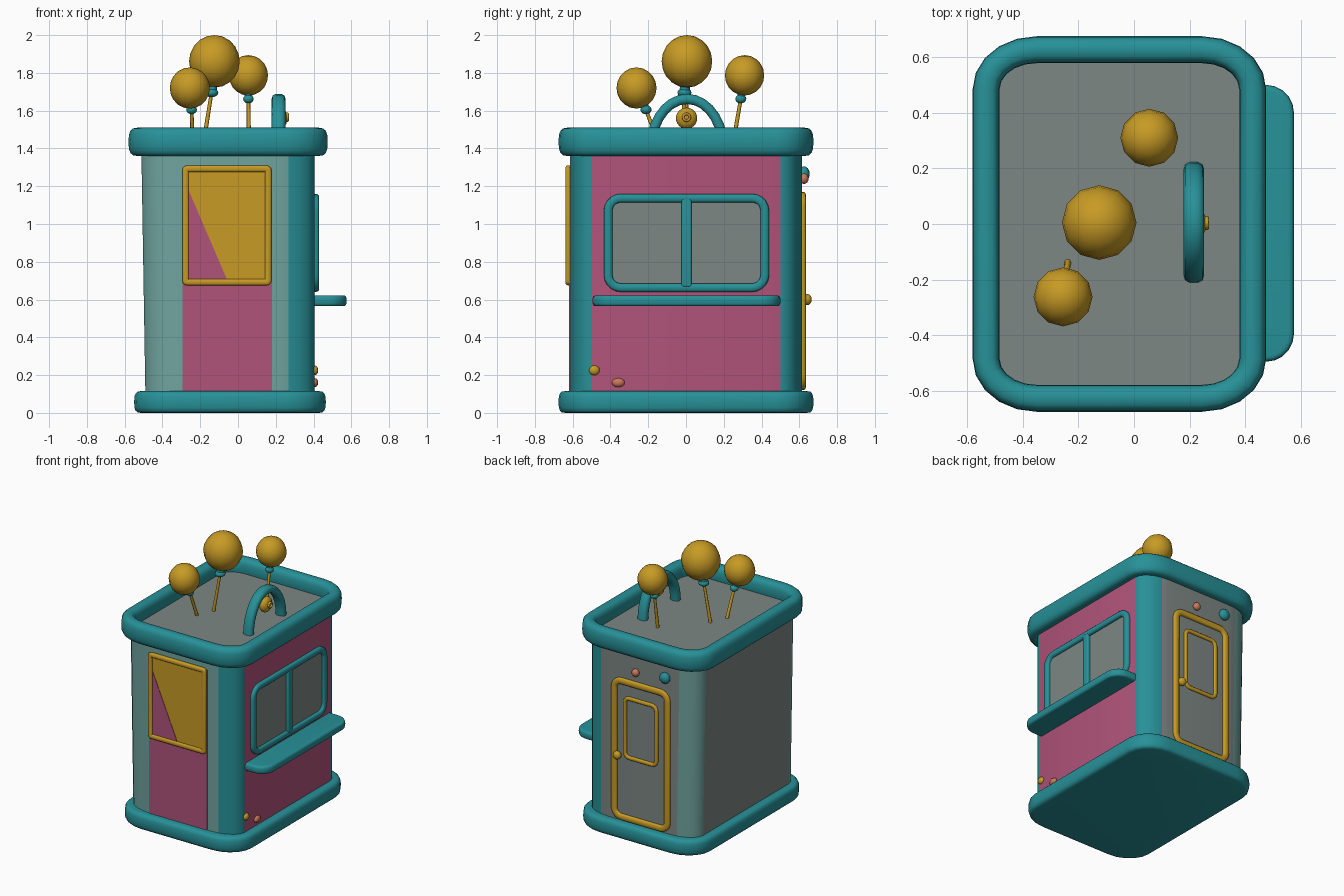
import bpy, bmesh, math
from mathutils import Vector

if "Cube" in bpy.data.objects:
    bpy.data.objects.remove(bpy.data.objects["Cube"])

def mat(name, r, g, b):
    m = bpy.data.materials.new(name)
    m.diffuse_color = (r, g, b, 1)
    m.use_nodes = True
    m.node_tree.nodes["Principled BSDF"].inputs["Base Color"].default_value = m.diffuse_color
    return m

TEAL = mat("teal", .02, .285, .315)
PALE = mat("pale_teal", .16, .37, .345)
GREY = mat("grey", .205, .242, .231)
PINK = mat("magenta", .44, .088, .195)
GOLD = mat("gold", .57, .325, .018)
CORAL = mat("coral", .6, .19, .1)

# wall mappings: (u, v, w) -> xyz
FLAT = lambda u, v, w: (u, v, w)
FRONT = lambda u, v, w: (u, -w, v)
BACK = lambda u, v, w: (u, w, v)
RIGHT = lambda u, v, w: (w, u, v)

def finish(name, bm, mats, angle=40):
    bmesh.ops.recalc_face_normals(bm, faces=bm.faces)
    me = bpy.data.meshes.new(name)
    bm.to_mesh(me)
    bm.free()
    ob = bpy.data.objects.new(name, me)
    bpy.context.collection.objects.link(ob)
    for m in mats:
        me.materials.append(m)
    bpy.ops.object.select_all(action='DESELECT')
    ob.select_set(True)
    bpy.context.view_layer.objects.active = ob
    bpy.ops.object.shade_smooth_by_angle(angle=math.radians(angle))
    return ob

def loft(name, rings, mats, closed=False, angle=40):
    bm = bmesh.new()
    vs = [[bm.verts.new(p) for p in r] for r in rings]
    n = len(vs[0])
    pairs = list(zip(vs, vs[1:])) + ([(vs[-1], vs[0])] if closed else [])
    for a, b in pairs:
        for i in range(n):
            j = (i + 1) % n
            bm.faces.new((a[i], a[j], b[j], b[i]))
    if not closed:
        bm.faces.new(vs[0][::-1])
        bm.faces.new(vs[-1])
    return finish(name, bm, mats, angle)

def ring(box, r, w, d=0, fn=FLAT, n=5):
    """Rounded rectangle (u0,u1,v0,v1) with corner radii r, inset by d."""
    u0, u1, v0, v1 = box
    ru, rv = max(r[0] - d, .002), max(r[1] - d, .002)
    pts = []
    for k, (cu, cv) in enumerate(((u1 - d - ru, v1 - d - rv), (u0 + d + ru, v1 - d - rv),
                                  (u0 + d + ru, v0 + d + rv), (u1 - d - ru, v0 + d + rv))):
        for i in range(n + 1):
            a = (k + i / n) * math.pi / 2
            pts.append(fn(cu + ru * math.cos(a), cv + rv * math.sin(a), w))
    return pts

def sq(x, e):
    return math.copysign(abs(x) ** e, x)

def tube_frame(name, box, r, width, w0, w1, m, fn=FLAT, n=5, e=.7, seg=12):
    rings = []
    for i in range(seg):
        a = 2 * math.pi * i / seg
        d = width / 2 * (1 - sq(math.cos(a), e))
        rings.append(ring(box, r, (w0 + w1) / 2 + (w1 - w0) / 2 * sq(math.sin(a), e), d, fn, n))
    return loft(name, rings, [m], closed=True, angle=60)

def cushion(name, box, r, w0, w1, soft, m, fn=FLAT, seg=8):
    """Solid slab with rounded rim."""
    rings = []
    for i in range(seg + 1):
        a = math.pi * (i / seg - .5)
        rings.append(ring(box, r, (w0 + w1) / 2 + (w1 - w0) / 2 * sq(math.sin(a), .7),
                          soft * (1 - sq(math.cos(a), .7) if 0 < i < seg else 1), fn))
    return loft(name, rings, [m], angle=50)

def plate(name, box, r, w0, w1, m, fn):
    return loft(name, [ring(box, (r, r), w0, 0, fn), ring(box, (r, r), w1, 0, fn)], [m])

def ball(name, c, s, m, seg=12, rings=9):
    bm = bmesh.new()
    bmesh.ops.create_uvsphere(bm, u_segments=seg, v_segments=rings, radius=1)
    for v in bm.verts:
        v.co = Vector([v.co[i] * s[i] + c[i] for i in range(3)])
    return finish(name, bm, [m], 60)

def rod(name, a, b, r, m):
    a, b = Vector(a), Vector(b)
    bm = bmesh.new()
    bmesh.ops.create_cone(bm, cap_ends=True, segments=8, radius1=r, radius2=r * .8, depth=(b - a).length)
    q = Vector((0, 0, 1)).rotation_difference(b - a)
    for v in bm.verts:
        v.co = q @ v.co + (a + b) / 2
    return finish(name, bm, [m], 50)

# base slab
cushion("base", (-.55, .465, -.675, .675), (.22, .19), 0, .115, .035, TEAL)

# booth body: rounded box, slightly flared on the left, coloured by wall direction
box = (-.49, .405, -.615, .615)
flared = (-.512, .405, -.615, .615)
body = loft("booth_body", [ring(box, (.2, .115), .08), ring(flared, (.2, .115), 1.41)],
            [GREY, PALE, TEAL, PINK])
for f in body.data.polygons:
    n, c = f.normal, f.center
    if abs(n.z) > .9:
        k = 0
    elif n.x > .985:
        k = 3
    elif c.x > .26:
        k = 2
    elif n.x < -.985:
        k = 0
    elif n.y > .98:
        k = 0
    else:
        k = 1
    f.material_index = k

# roof rim
tube_frame("roof_rim", (-.58, .475, -.675, .675), (.23, .19), .097, 1.36, 1.51, TEAL, seg=16)

# front panel, poster and poster frame
plate("front_panel", (-.295, .18, .115, 1.30), .003, .612, .619, PINK, FRONT)
plate("poster", (-.28, .16, .69, 1.295), .003, .615, .624, GOLD, FRONT)
tri = [(-.262, 1.18), (-.262, .71), (-.06, .71)]
loft("poster_wedge", [[FRONT(u, v, w) for u, v in tri] for w in (.62, .627)], [PINK])
tube_frame("poster_frame", (-.295, .177, .675, 1.31), (.025, .025), .034, .608, .638, GOLD, FRONT, 3)

# serving window on the right
plate("window_glass", (-.42, .425, .655, 1.145), .085, .401, .409, GREY, RIGHT)
tube_frame("window_frame", (-.435, .44, .64, 1.16), (.09, .09), .046, .385, .43, TEAL, RIGHT)
cushion("window_mullion", (-.025, .03, .665, 1.135), (.012, .012), .39, .43, .01, TEAL, RIGHT)
cushion("serving_shelf", (.25, .575, -.495, .5), (.1, .1), .565, .622, .02, TEAL)
ball("gold_stud", (.405, -.485, .225), (.02, .028, .026), GOLD)
ball("coral_stud", (.405, -.358, .16), (.02, .034, .024), CORAL)

# back door
tube_frame("door_frame", (-.305, .175, .12, 1.17), (.08, .08), .046, .6, .635, GOLD, BACK)
tube_frame("door_window_frame", (-.205, .08, .58, 1.045), (.05, .05), .028, .605, .63, GOLD, BACK)
ball("door_knob", (.115, .64, .6), (.03, .026, .03), GOLD)
ball("coral_lamp", (-.025, .625, 1.24), (.028, .024, .028), CORAL)
ball("teal_lamp", (-.265, .625, 1.265), (.04, .03, .04), TEAL)

# roof arch
rings = []
for i in range(15):
    a = math.pi * i / 14
    rings.append([(.215 + .037 * sq(math.cos(b), .8),
                   .006 - (.19 + .028 * sq(math.sin(b), .8)) * math.cos(a),
                   1.405 + (.257 + .028 * sq(math.sin(b), .8)) * math.sin(a))
                  for b in [2 * math.pi * j / 10 for j in range(10)]])
loft("roof_arch", rings, [TEAL], angle=60)

# bell hanging in the arch
ball("bell", (.225, .003, 1.56), (.036, .057, .056), GOLD)
tube_frame("bell_ring", (-.022, .028, 1.54, 1.59), (.025, .025), .014, .252, .27, GOLD, RIGHT, 3, 1, 8)
rod("bell_hanger", (.215, .003, 1.6), (.215, .003, 1.66), .01, GOLD)

# balloons: centre, radius, half height, knot, string foot
balloons = [("large", (-.125, .005, 1.861), .134, .139, (-.14, -.008, 1.695), (-.187, -.02, 1.4)),
            ("left", (-.255, -.262, 1.72), .106, .109, (-.246, -.212, 1.605), (-.238, -.135, 1.4)),
            ("right", (.055, .31, 1.787), .104, .107, (.055, .29, 1.662), (.058, .245, 1.4))]
for name, c, r, h, knot, foot in balloons:
    ball(name + "_balloon", c, (r, r, h), GOLD, 12, 10)
    s = r / .106 * .03
    ball(name + "_balloon_knot", knot, (s, s, .024), TEAL, 10, 6)
    rod(name + "_balloon_neck", knot, Vector(knot).lerp(Vector(c), .4), s * .75, TEAL)
    rod(name + "_balloon_string", foot, knot, .012, GOLD)
